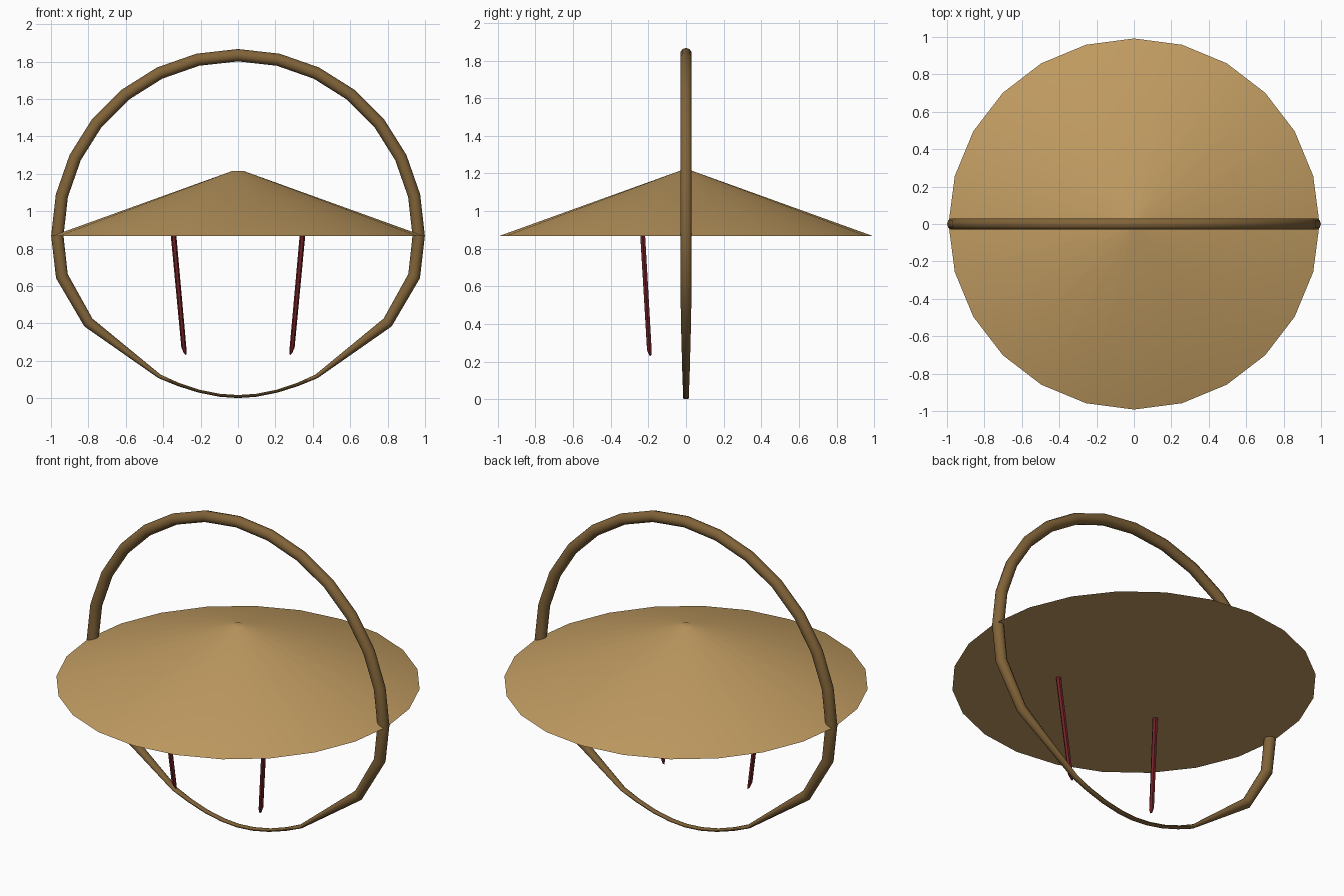
import bpy, bmesh, math
from mathutils import Vector

if "Cube" in bpy.data.objects:
    bpy.data.objects.remove(bpy.data.objects["Cube"])


def material(name, rgb):
    m = bpy.data.materials.new(name)
    m.diffuse_color = (*rgb, 1)
    m.use_nodes = True
    m.node_tree.nodes["Principled BSDF"].inputs["Base Color"].default_value = m.diffuse_color
    return m


STRAW = material("straw", (0.53, 0.33, 0.12))
WOOD = material("wood", (0.22, 0.125, 0.04))
RED = material("dark red", (0.17, 0.016, 0.02))


def finish(name, bm, mat, angle):
    bmesh.ops.recalc_face_normals(bm, faces=bm.faces)
    me = bpy.data.meshes.new(name)
    bm.to_mesh(me)
    bm.free()
    me.materials.append(mat)
    ob = bpy.data.objects.new(name, me)
    bpy.context.collection.objects.link(ob)
    bpy.ops.object.select_all(action='DESELECT')
    ob.select_set(True)
    bpy.context.view_layer.objects.active = ob
    bpy.ops.object.shade_smooth_by_angle(angle=math.radians(angle))
    return ob


def bridge(bm, rings):
    for a, b in zip(rings, rings[1:]):
        for i in range(len(a)):
            j = (i + 1) % len(a)
            bm.faces.new((a[i], a[j], b[j], b[i]))


# Conical hat: closed 24-sided cone with a tiny flat tip
bm = bmesh.new()
rings = [[bm.verts.new((r * math.sin(k * math.tau / 24), r * math.cos(k * math.tau / 24), z))
          for k in range(24)] for r, z in ((0.992, 0.868), (0.03, 1.215))]
bridge(bm, rings)
for r in rings:
    bm.faces.new(r)
finish("conical_hat", bm, STRAW, 35)

# Hoop path: x, z, in-plane radius, depth radius; round above, thin below
CZ, R = 0.868, 0.966
half = []
for k in range(9):
    a = k * math.pi / 14
    half.append((R * math.sin(a), CZ + R * math.cos(a), 0.033, 0.032))
half += [(0.80, 0.405, 0.03, 0.028), (0.42, 0.117, 0.011, 0.02),
         (0.32, 0.074, 0.009, 0.018), (0.21, 0.038, 0.008, 0.018),
         (0.10, 0.016, 0.008, 0.018), (0, 0.009, 0.008, 0.018)]
path = half + [(-x, z, a, b) for x, z, a, b in half[-2:0:-1]]
bm = bmesh.new()
rings = []
n = len(path)
for i, (x, z, ra, rb) in enumerate(path):
    p, q = path[i - 1], path[(i + 1) % n]
    t = Vector((q[0] - p[0], 0, q[1] - p[1])).normalized()
    out = Vector((-t.z, 0, t.x))
    rings.append([bm.verts.new(Vector((x, 0, z)) + out * ra * math.cos(s * math.tau / 10)
                               + Vector((0, rb * math.sin(s * math.tau / 10), 0)))
                  for s in range(10)])
bridge(bm, rings + rings[:1])
finish("hoop_handle", bm, WOOD, 50)

# Two hanging ties with slanted, pointed lower ends
for side, label in ((-1, "left"), (1, "right")):
    bm = bmesh.new()
    rings = []
    for x, y, z, r, slant in ((0.346, -0.231, 0.885, 0.015, 0),
                              (0.289, -0.195, 0.265, 0.014, 0.5),
                              (0.283, -0.190, 0.235, 0.006, 0.8)):
        rings.append([bm.verts.new((side * (x + r * math.cos(s * math.tau / 6)),
                                    y + r * math.sin(s * math.tau / 6),
                                    z + slant * r * math.cos(s * math.tau / 6)))
                      for s in range(6)])
    bridge(bm, rings)
    bm.faces.new(rings[0])
    bm.faces.new(rings[-1])
    finish(label + "_tie", bm, RED, 30)
